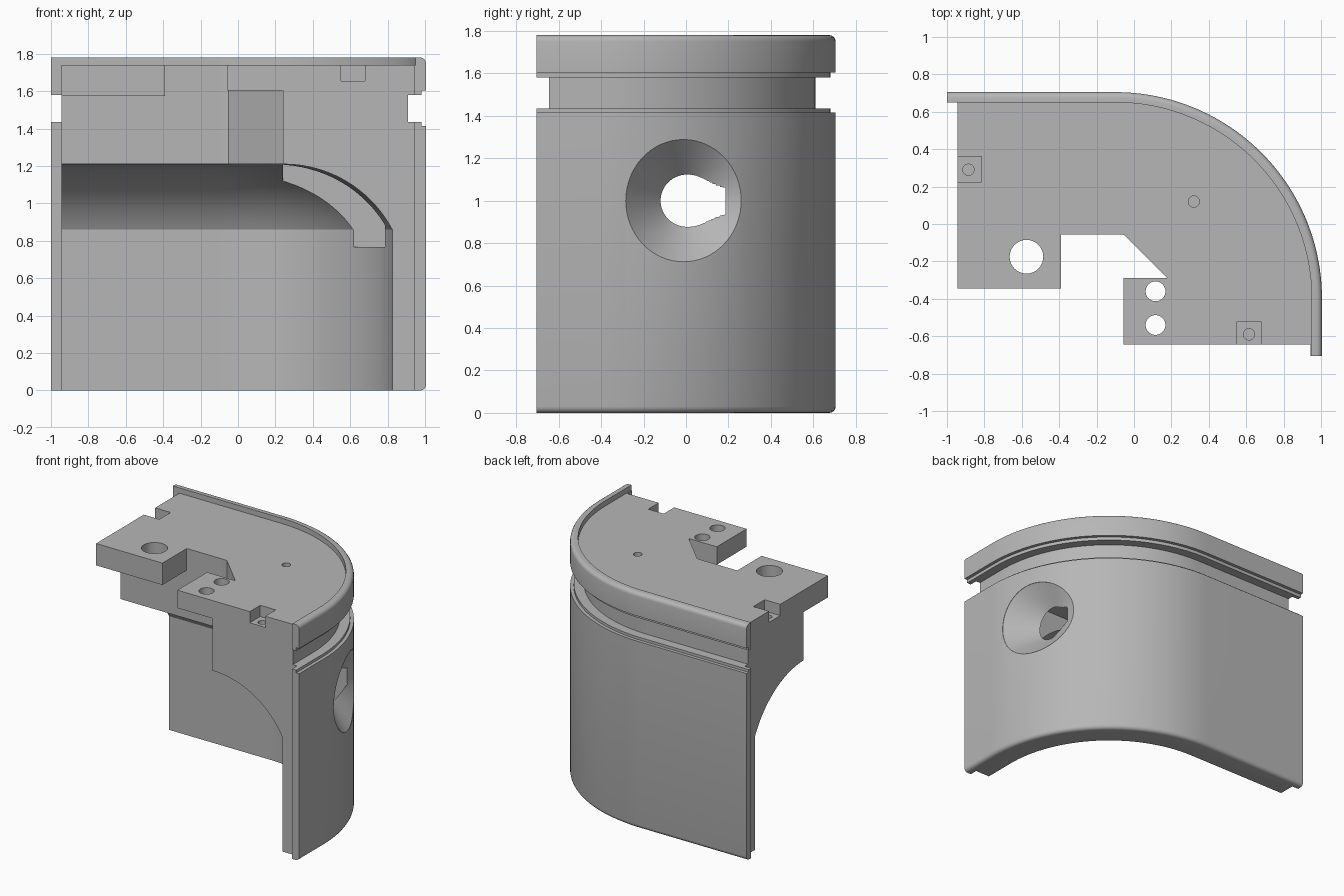
import bpy, bmesh
from math import sin, cos, pi, sqrt, asin, radians

if "Cube" in bpy.data.objects:
    bpy.data.objects.remove(bpy.data.objects["Cube"])

CX, CY, R = -0.1, -0.4, 1.105      # plan arc centre and outer radius
TOP = 1.74

grey = bpy.data.materials.new("machined_grey")
grey.use_nodes = True
grey.diffuse_color = (0.47, 0.47, 0.47, 1)
grey.node_tree.nodes["Principled BSDF"].inputs["Base Color"].default_value = (0.47, 0.47, 0.47, 1)


def loft(name, rings):
    """Solid skinned through closed rings of equal length, capped at both ends."""
    bm = bmesh.new()
    loops = [[bm.verts.new(p) for p in ring] for ring in rings]
    for a, b in zip(loops, loops[1:]):
        for i in range(len(a)):
            j = (i + 1) % len(a)
            bm.faces.new((a[i], a[j], b[j], b[i]))
    bm.faces.new(loops[0])
    bm.faces.new(loops[-1])
    bmesh.ops.recalc_face_normals(bm, faces=bm.faces)
    me = bpy.data.meshes.new(name)
    bm.to_mesh(me)
    bm.free()
    me.materials.append(grey)
    ob = bpy.data.objects.new(name, me)
    bpy.context.scene.collection.objects.link(ob)
    return ob


def prism(name, plan, z0, z1):
    return loft(name, [[(x, y, z) for x, y in plan] for z in (z0, z1)])


def box(name, x0, x1, y0, y1, z0, z1):
    return prism(name, [(x0, y0), (x1, y0), (x1, y1), (x0, y1)], z0, z1)


def drill(x, y, r, z0, z1, n=32):
    plan = [(x + r * cos(2 * pi * i / n), y + r * sin(2 * pi * i / n)) for i in range(n)]
    return prism("drill", plan, z0, z1)


def combine(target, tool, operation):
    mod = target.modifiers.new("combine", 'BOOLEAN')
    mod.operation, mod.solver, mod.object = operation, 'EXACT', tool
    dg = bpy.context.evaluated_depsgraph_get()
    dg.update()
    me = bpy.data.meshes.new_from_object(target.evaluated_get(dg))
    target.modifiers.clear()
    target.data = me
    bpy.data.objects.remove(tool)


# Wall section as (depth from outer face, height)
f = 0.03
quarter = [k * pi / 8 for k in range(5)]
profile = [(0.18, 0)]
profile += [(f - f * sin(a), f - f * cos(a)) for a in quarter]
profile += [(0, 1.415), (0.025, 1.415), (0.025, 1.435), (0.095, 1.435),
            (0.095, 1.58), (0.025, 1.58), (0.025, 1.605), (0, 1.605)]
profile += [(f - f * cos(a), 1.78 - f + f * sin(a)) for a in quarter]
profile += [(0.055, 1.78), (0.055, TOP), (0.76, TOP)]
# Concave underside of the crown
cove, steps = 0.655, 20
end = asin(0.58 / cove)
profile += [(0.76 - cove * sin(end * k / steps), 1.21 - cove + cove * cos(end * k / steps))
            for k in range(steps + 1)]

# Path: straight, quarter arc, straight
n = 64
path = [(-1, CY + R, 0, 1)]
for k in range(n + 1):
    a = pi / 2 * (1 - k / n)
    path.append((CX + R * cos(a), CY + R * sin(a), cos(a), sin(a)))
path.append((CX + R, -0.705, 1, 0))
shell = loft("curved_shell_with_crown",
             [[(x - nx * d, y - ny * d, z) for d, z in profile] for x, y, nx, ny in path])

# Crown core with chamfered inner corner, plus the two overhanging tabs
core = [(-1, -0.055), (-0.055, -0.055), (0.24, -0.35), (0.24, -0.7),
        (0.4, -0.7), (0.4, -0.2), (0.1, 0.1), (-1, 0.1)]
combine(shell, prism("crown_core", core, 1.21, TOP), 'UNION')
combine(shell, box("left_tab", -1, -0.39, -0.345, 0.05, 1.575, TOP), 'UNION')
combine(shell, box("right_tab", -0.055, 0.35, -0.7, -0.29, 1.605, TOP), 'UNION')

# Stepped ends that leave a thin outer tongue
cutters = [
    box("end_step", -1.2, -0.945, -1, CY + R - 0.055, -1, 3),
    box("end_step", -0.5, CX + R - 0.06, -1, -0.645, -1, 3),
    # Relief pocket behind the side bore
    box("relief_pocket", 0.24, 0.785, -0.185, 0.185, 0.768, 1.232),
    # Square notches in the top edges
    box("notch", -1.1, -0.815, 0.225, 0.36, 1.655, 1.9),
    box("notch", 0.55, 0.68, -0.8, -0.52, 1.655, 1.9),
    # Vertical holes
    drill(-0.575, -0.175, 0.09, 1.4, 1.9),
    drill(0.115, -0.36, 0.053, 1.4, 1.9),
    drill(0.115, -0.54, 0.053, 1.4, 1.9),
    drill(0.32, 0.12, 0.03, 1.6, 1.9),
    drill(-0.885, 0.29, 0.03, 1.58, 1.7),
    drill(0.615, -0.59, 0.03, 1.58, 1.7),
]


# Countersunk side bore following the curved wall
def bore_ring(ry, rz, cy, depth, m=64):
    ring = []
    for i in range(m):
        a = 2 * pi * i / m
        y = cy + ry * cos(a)
        x = depth
        if x is None:
            x = CX + sqrt(R * R - max(y - CY, 0) ** 2) - 0.002
        ring.append((x, y, 1 + rz * sin(a)))
    return ring


cutters.append(loft("side_bore", [
    bore_ring(0.112, 0.112, 0, 0.55), bore_ring(0.112, 0.112, 0, 0.775),
    bore_ring(0.272, 0.288, -0.012, None), bore_ring(0.272, 0.288, -0.012, 1.2)]))

for c in cutters:
    combine(shell, c, 'DIFFERENCE')

# Smooth curved faces, crisp edges
bpy.ops.object.select_all(action='DESELECT')
shell.select_set(True)
bpy.context.view_layer.objects.active = shell
bpy.ops.object.shade_smooth_by_angle(angle=radians(25))
